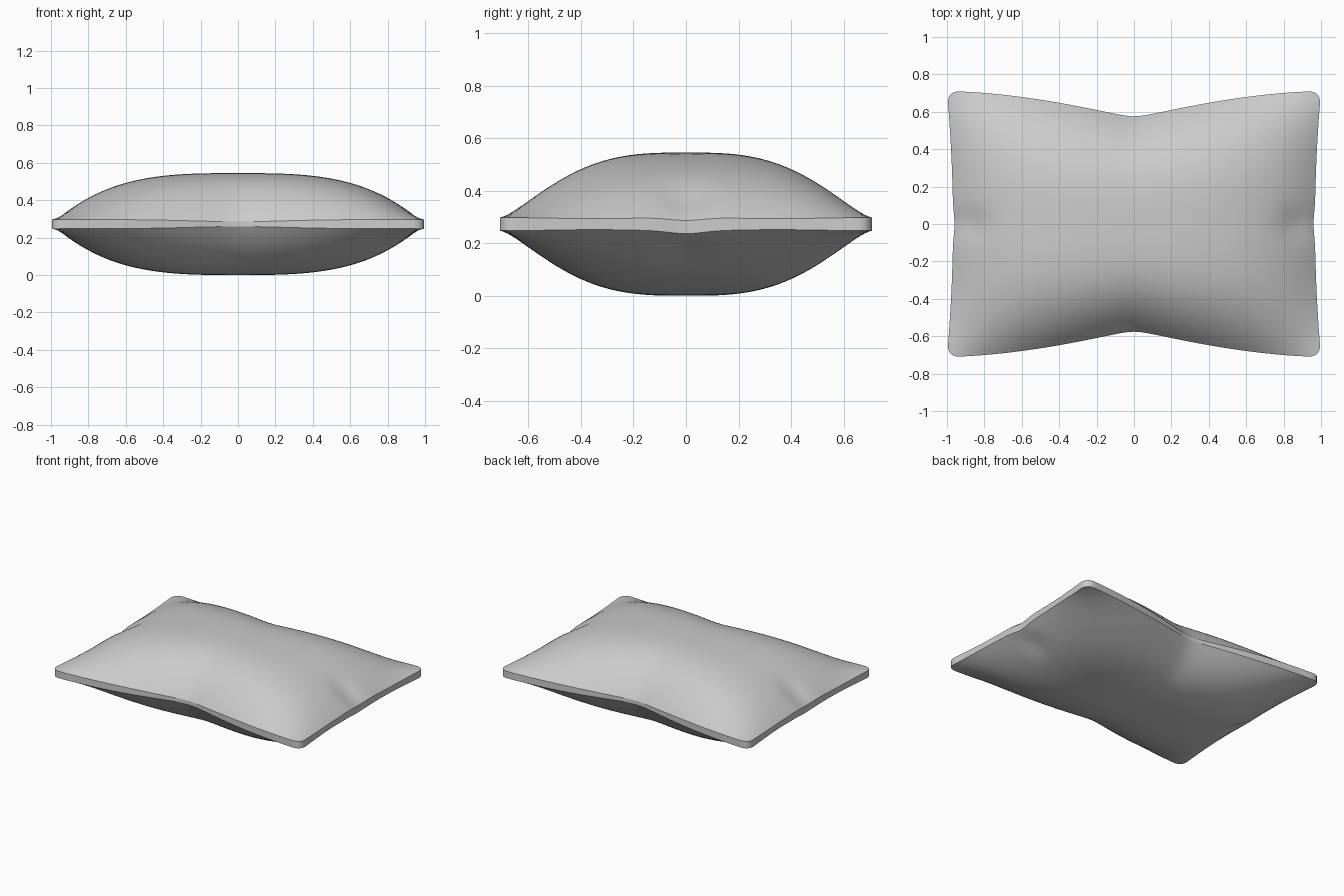
import bpy, bmesh, math

if "Cube" in bpy.data.objects:
    bpy.data.objects.remove(bpy.data.objects["Cube"])

HALF_BAND = 0.023
MID_Z = 0.2725
PUFF = 0.2495
CORNER = 0.06


def round_corner(u, v):
    # map the square grid onto a rounded rectangle
    x, y = abs(u), abs(v) * 0.71
    dx, dy = x - (1 - CORNER), y - (0.71 - CORNER)
    if dx > 0 and dy > 0:
        k = max(dx, dy) / math.hypot(dx, dy)
        x, y = 1 - CORNER + dx * k, 0.71 - CORNER + dy * k
    return math.copysign(x, u), math.copysign(y / 0.71, v)


def pillow_point(u, v, side):
    x, t = round_corner(u, v)
    # waisted outline: deep pinch front and back, slight pinch at the ends
    ax = min(1.0, math.sqrt(x * x + 0.004))
    half_depth = 0.71 - 0.15 * (1 - ax) ** 1.7
    y = t * half_depth
    end_pinch = 0.032 * (1 - t * t) + 0.008 * math.exp(-(t / 0.12) ** 2)
    px = x * (1 - end_pinch * abs(x) ** 3)
    # stuffed height with small dents at the ends
    h = (1 - abs(u) ** 3.1) * (1 - abs(v) ** 3.2)
    h *= 1 - 0.22 * math.exp(-(y / 0.09) ** 2 - ((abs(x) - 0.92) / 0.1) ** 2)
    # seam band, thinner and slightly wavy near the pinches
    band = HALF_BAND + 0.002 * math.cos(9 * y) * abs(x)
    band -= 0.010 * math.exp(-(x / 0.35) ** 2) * abs(t) ** 4
    wave = -0.011 * math.exp(-(y / 0.09) ** 2) * abs(x) ** 6
    return px, y, MID_Z + wave * (1 - h) + side * (band * (1 - h) + HALF_BAND * h + PUFF * h)


bm = bmesh.new()
rims = []
# top and bottom panels
for side in (1, -1):
    verts = bmesh.ops.create_grid(bm, x_segments=72, y_segments=56, size=1)["verts"]
    rims += list({e for v in verts for e in v.link_edges if e.is_boundary})
    for v in verts:
        v.co = pillow_point(v.co.x, v.co.y, side)

# side band joining the panels
bmesh.ops.bridge_loops(bm, edges=rims)
bmesh.ops.recalc_face_normals(bm, faces=bm.faces)

mesh = bpy.data.meshes.new("pillow")
bm.to_mesh(mesh)
bm.free()
pillow = bpy.data.objects.new("pillow", mesh)
bpy.context.collection.objects.link(pillow)
bpy.context.view_layer.objects.active = pillow
pillow.select_set(True)
bpy.ops.object.shade_smooth_by_angle(angle=math.radians(32))
